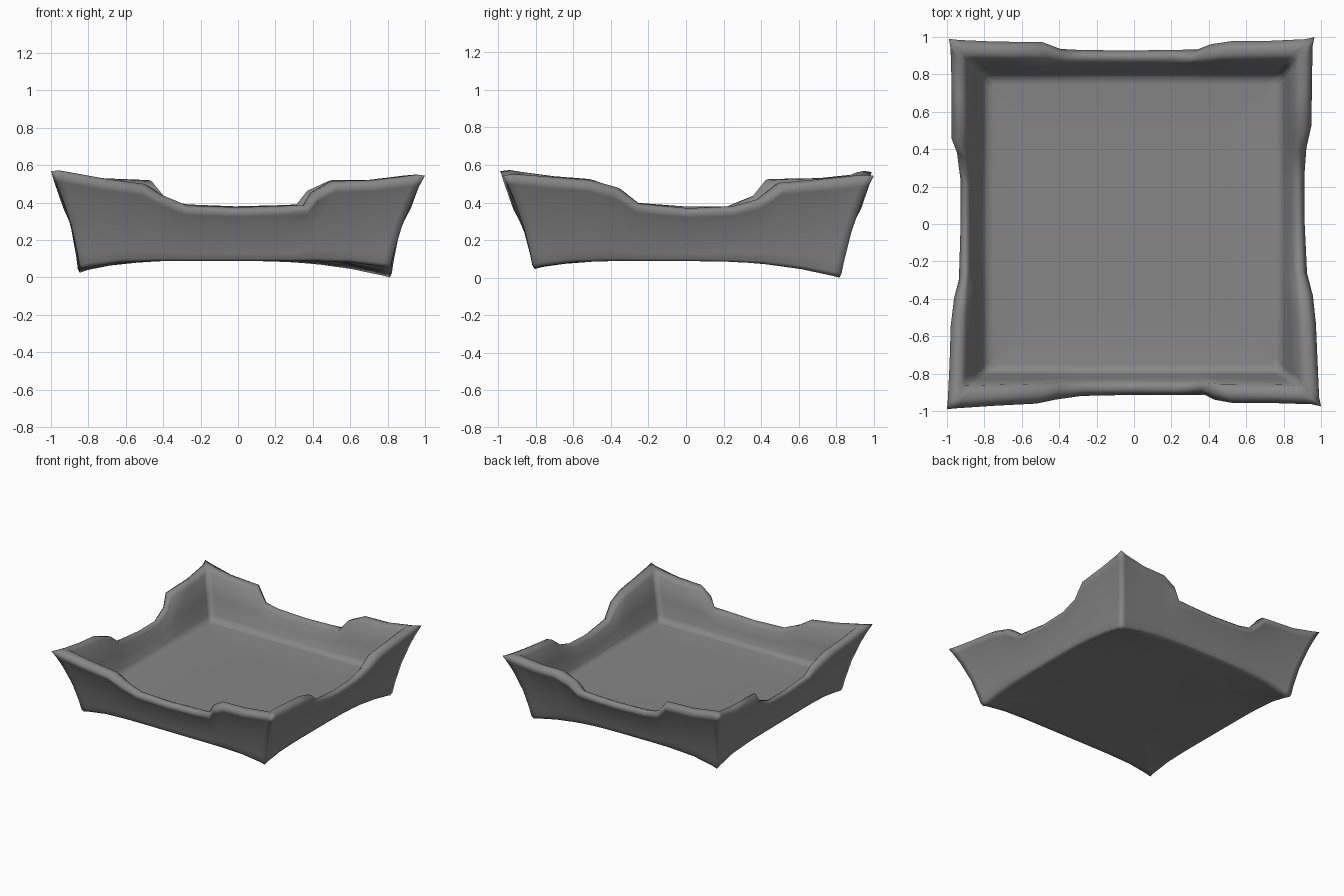
import bpy, bmesh
from mathutils import Vector

if "Cube" in bpy.data.objects:
    bpy.data.objects.remove(bpy.data.objects["Cube"])

# Rim height along each side: (position, z), corners excluded
FRONT = [(-.95, .565), (-.75, .53), (-.52, .5), (-.42, .44), (-.28, .385), (0, .375),
         (.25, .383), (.38, .385), (.43, .46), (.53, .515), (.74, .52), (.95, .543)]
RIGHT = [(-.95, .55), (-.75, .535), (-.55, .52), (-.4, .48), (-.28, .395), (0, .37),
         (.25, .38), (.4, .42), (.52, .505), (.75, .525), (.95, .545)]
BACK = [(-.95, .56), (-.75, .53), (-.49, .52), (-.39, .41), (-.27, .39), (0, .38),
        (.22, .385), (.36, .39), (.43, .47), (.55, .52), (.75, .52), (.95, .543)]
LEFT = [(-.95, .565), (-.75, .54), (-.55, .525), (-.4, .475), (-.3, .4), (0, .378),
        (.23, .38), (.385, .44), (.46, .525), (.75, .53), (.95, .55)]

# Corners, counter-clockwise from front left
RIM = [(-1, -.99, .573), (1, -.975, .55), (.965, 1, .548), (-.99, .99, .568)]
BASE = [(-.845, -.815, .045), (.815, -.815, .05), (.82, .825, 0), (-.855, .815, .025)]
INNER = [(-.905, -.865, .53), (.885, -.865, .52), (.86, .885, .52), (-.9, .885, .53)]
FLOOR = [(-.8, -.795, .205), (.79, -.795, .205), (.79, .795, .205), (-.8, .795, .205)]
SWEEP = [6, 6, 2.5, 5]  # how abruptly the underside drops into each corner
INWARD = [Vector((0, 1, 0)), Vector((-1, 0, 0)), Vector((0, -1, 0)), Vector((1, 0, 0))]


def flat(p, z):
    return Vector((p.x, p.y, z))


def section(side, u, h):
    """Wall cross-section from the underside over the rim to the floor."""
    t, n = (u + 1) / 2, INWARD[side]

    def along(c):
        return Vector(c[side]).lerp(Vector(c[(side + 1) % 4]), t)
    mid = 1 - u ** 4
    corner = abs(u) == 1
    bow = 0 if corner else max(0, .006 + .34 * (.56 - h))
    base = along(BASE)
    near = (side + (u > 0)) % 4
    base.z = .088 + (BASE[near][2] - .088) * abs(u) ** SWEEP[near]
    rim = flat(along(RIM) + n * bow, h - .006 - .018 * mid)
    inner = flat(along(INNER) + n * bow * .4, h - .03)
    floor = along(FLOOR)
    crest = rim.lerp(inner, .4)

    def wall(f):
        p = base.lerp(rim, f)
        q = Vector((p.x, p.y, 0)) * (1 - (.1 - .04 * mid) * f * (1 - f))
        return flat(q, p.z)
    under = flat(base * .94, base.z + (.092 - base.z) * .3)
    slope = floor.lerp(inner, .1)
    return [flat(base * .6, .095), under, flat(base * .99, base.z), wall(.04), wall(.15),
            wall(.45), wall(.75), wall(.9), rim, flat(crest, h), flat(crest.lerp(inner, .6), h - .007),
            inner, inner.lerp(floor, .5), slope, flat(floor * .985, .197),
            flat(floor * .94, .192), flat(floor * .6, .19)]


# Walk round the four sides and collect the sections
columns = []
for side, rows in enumerate((FRONT, RIGHT, BACK, LEFT)):
    if side > 1:
        rows = [(-u, h) for u, h in reversed(rows)]
    columns.append(section(side, -1, RIM[side][2]))
    columns += [section(side, u, h) for u, h in rows]

# Skin the sections into a closed tray
bm = bmesh.new()
grid = [[bm.verts.new(p) for p in col] for col in columns]
for i, a in enumerate(grid):
    b = grid[(i + 1) % len(grid)]
    for j in range(len(a) - 1):
        bm.faces.new((a[j], b[j], b[j + 1], a[j + 1]))
bm.faces.new([c[0] for c in reversed(grid)])
bm.faces.new([c[-1] for c in grid])
bmesh.ops.recalc_face_normals(bm, faces=bm.faces)
for f in bm.faces:
    f.smooth = True
mesh = bpy.data.meshes.new("square_tray")
bm.to_mesh(mesh)
bm.free()
tray = bpy.data.objects.new("square_tray", mesh)
bpy.context.collection.objects.link(tray)

# Dark grey finish
grey = bpy.data.materials.new("dark_grey")
grey.diffuse_color = (.24, .24, .24, 1)
grey.use_nodes = True
grey.node_tree.nodes["Principled BSDF"].inputs["Base Color"].default_value = grey.diffuse_color
mesh.materials.append(grey)
